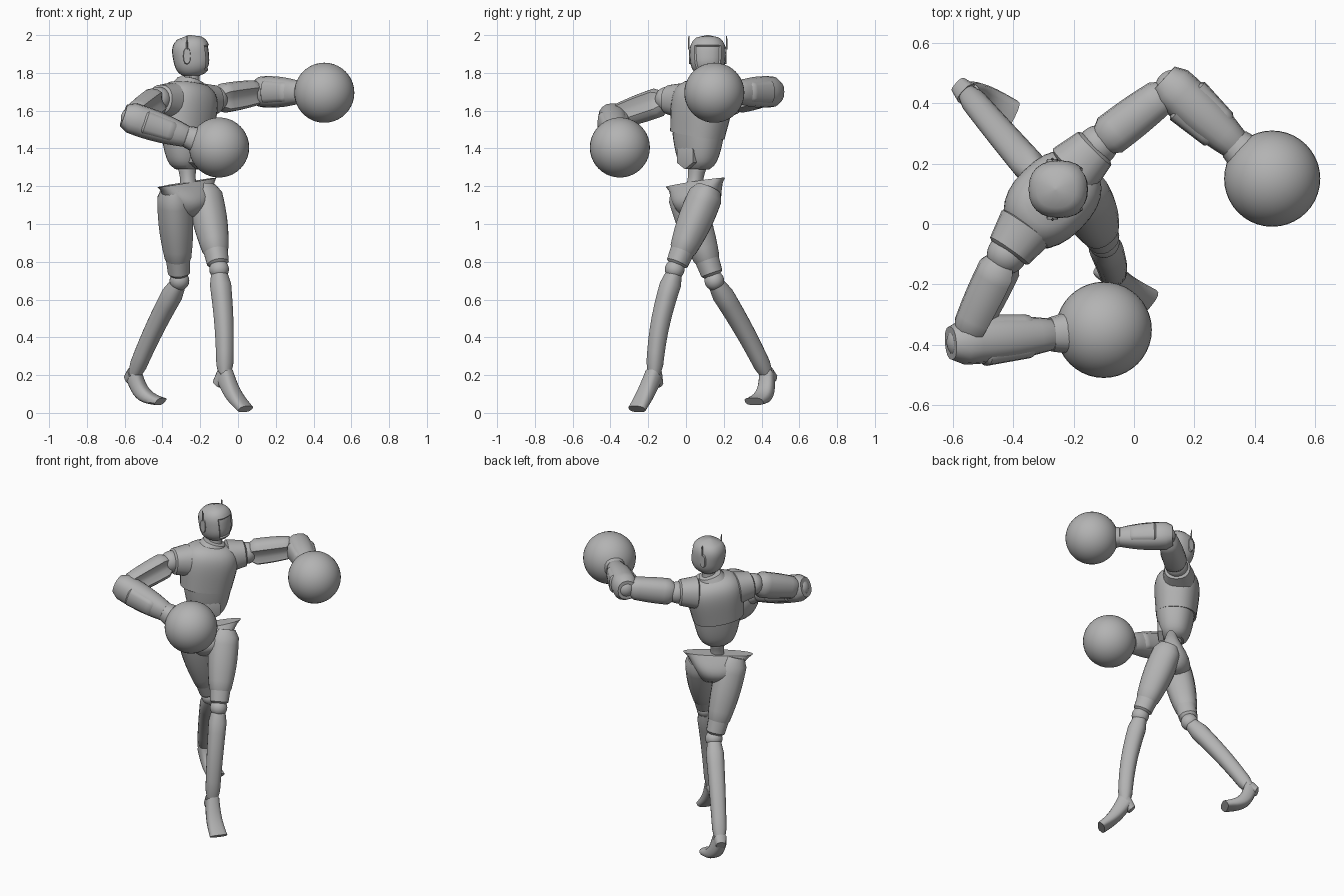
import bpy, bmesh, math
from mathutils import Vector

if "Cube" in bpy.data.objects:
    bpy.data.objects.remove(bpy.data.objects["Cube"])

grey = bpy.data.materials.new("plain_grey")
grey.use_nodes = True
grey.diffuse_color = (0.45, 0.45, 0.45, 1)
grey.node_tree.nodes["Principled BSDF"].inputs["Base Color"].default_value = grey.diffuse_color

UP = Vector((0, 0, 1))
RIGHT = Vector((1, 0, 0))
ACROSS = Vector((1, 1, 0)).normalized()   # towards the body's own left
FACING = Vector((1, -1, 0)).normalized()  # direction the chest faces


def finish(name, bm):
    """Smooth shading with sharp creases, then make the object."""
    bmesh.ops.recalc_face_normals(bm, faces=bm.faces)
    for face in bm.faces:
        face.smooth = True
    for edge in bm.edges:
        edge.smooth = edge.calc_face_angle(0) < math.radians(40)
    mesh = bpy.data.meshes.new(name)
    bm.to_mesh(mesh)
    bm.free()
    mesh.materials.append(grey)
    bpy.context.collection.objects.link(bpy.data.objects.new(name, mesh))


def skin(start, end, shape, side, steps=9, sides=20, power=2.3, groove=(), bow=(0, 0, 0)):
    """Oval rings from start to end; shape(f) gives half width along side and half depth."""
    bm = bmesh.new()
    start, end, bow = Vector(start), Vector(end), Vector(bow)
    along = (end - start).normalized()
    wide = (side - along * side.dot(along)).normalized()
    deep = along.cross(wide)
    rings = []
    for i in range(steps + 1):
        f = i / steps
        width, depth = shape(f)
        centre = start.lerp(end, f) + bow * math.sin(math.pi * f)
        ring = []
        for k in range(sides):
            angle = math.tau * k / sides
            c, s = math.cos(angle), math.sin(angle)
            c = math.copysign(abs(c) ** (2 / power), c)
            s = math.copysign(abs(s) ** (2 / power), s)
            offset = wide * c * width + deep * s * depth
            if k in groove:
                offset *= 0.7
            ring.append(bm.verts.new(centre + offset))
        rings.append(ring)
    for low, high in zip(rings, rings[1:]):
        for k in range(sides):
            j = (k + 1) % sides
            bm.faces.new((low[k], low[j], high[j], high[k]))
    bm.faces.new(rings[0])
    bm.faces.new(rings[-1])
    bmesh.ops.recalc_face_normals(bm, faces=bm.faces)
    return bm


def loft(name, start, end, shape, side=ACROSS, **options):
    finish(name, skin(start, end, shape, side, **options))


def taper(first, last, bulge=0, flat=1):
    """Radius from first to last with a swollen middle and rounded ends."""
    def shape(f):
        radius = first + (last - first) * f + bulge * math.sin(math.pi * f)
        radius *= min(1, 0.75 + 3 * min(f, 1 - f))
        return radius, radius * flat
    return shape


def ball(name, centre, radius):
    bm = bmesh.new()
    bmesh.ops.create_uvsphere(bm, u_segments=40, v_segments=20, radius=radius)
    bmesh.ops.translate(bm, verts=bm.verts, vec=Vector(centre))
    finish(name, bm)


# Torso: domed chest shell over a bowl-shaped abdomen
def chest_shape(f):
    width = (0.145 + 0.04 * f) * math.sqrt(1 - f ** 5) + 0.01
    return width, width * 0.78


def abdomen_shape(f):
    width = 0.145 * max(f, 0.02) ** 0.2
    return width, width * 0.8


def pelvis_shape(f):
    width = 0.08 + 0.09 * math.sin(math.pi * f / 2) + 0.045 * f ** 6
    return width, 0.045 + 0.06 * math.sin(math.pi * f ** 0.8)


loft("chest", (-0.28, 0.06, 1.47), (-0.26, 0.1, 1.76), chest_shape, steps=14, sides=28)
loft("abdomen", (-0.27, 0.06, 1.29), (-0.27, 0.065, 1.48), abdomen_shape, sides=28)
belly = Vector((-0.21, 0.005, 1.36))
loft("belly_plate", belly - FACING * 0.02, belly + FACING * 0.02,
     taper(0.07, 0.07), side=UP, sides=6, power=2)
loft("spine", (-0.26, 0.04, 1.16), (-0.27, 0.06, 1.31), taper(0.05, 0.05, -0.01))
loft("pelvis", (-0.25, 0.06, 1.04), (-0.27, 0.05, 1.22), pelvis_shape, sides=28)


# Neck and head, with a recessed visor on the face
def head_shape(f):
    width = 0.1 * (0.9 + 0.1 * f) * math.sqrt(1 - abs(2 * f - 1) ** 3) + 0.005
    return width, width * 0.95


loft("neck_collar", (-0.26, 0.1, 1.72), (-0.25, 0.11, 1.765), taper(0.09, 0.065))
loft("neck", (-0.25, 0.11, 1.73), (-0.24, 0.12, 1.83), taper(0.05, 0.05, -0.01))
head = skin((-0.23, 0.115, 1.775), (-0.26, 0.115, 2), head_shape, RIGHT, steps=14, sides=24)
visor = [f for f in head.faces if f.normal.x > 0.6 and 1.82 < f.calc_center_median().z < 1.95]
bmesh.ops.inset_region(head, faces=visor, thickness=0.006, depth=-0.008)
finish("head", head)
for label, outward in (("right", -1), ("left", 1)):
    ear = Vector((-0.27, 0.115 + outward * 0.07, 1.89))
    rim = ear + Vector((0, outward * 0.03, 0))
    loft(label + "_ear", ear, rim, lambda f: (0.024 - 0.006 * f, 0.05 - 0.008 * f),
         side=RIGHT, steps=2, sides=12)
    loft(label + "_antenna", rim + UP * 0.035, rim + UP * 0.105, taper(0.005, 0.003), sides=6)


# Arms: shoulder sleeve, grooved upper arm, armoured forearm, big round glove
def arm(label, socket, shoulder, elbow, glove, groove):
    socket, shoulder, elbow, glove = map(Vector, (socket, shoulder, elbow, glove))
    loft(label + "_shoulder_sleeve", socket, shoulder, taper(0.1, 0.075), side=UP)
    ball(label + "_shoulder", shoulder, 0.066)
    loft(label + "_upper_arm", shoulder.lerp(elbow, 0.08), shoulder.lerp(elbow, 0.92),
         taper(0.078, 0.065, 0.005, 0.92), side=UP, sides=16, groove=groove)
    ball(label + "_elbow", elbow, 0.06)
    loft(label + "_forearm", elbow.lerp(glove, -0.1), elbow.lerp(glove, 0.7),
         taper(0.08, 0.05, 0.015, 0.92), side=UP, sides=16)
    loft(label + "_forearm_plate", elbow.lerp(glove, 0.1), elbow.lerp(glove, 0.5),
         taper(0.068, 0.055, 0, 1.28), side=UP, sides=16, power=3.5)
    loft(label + "_wrist_cuff", elbow.lerp(glove, 0.6), elbow.lerp(glove, 0.75),
         taper(0.055, 0.07), side=UP, sides=16)
    ball(label + "_glove", glove, 0.159)


arm("left", (-0.21, 0.17, 1.65), (-0.12, 0.26, 1.66), (0.13, 0.45, 1.7),
    (0.457, 0.15, 1.695), (4, 5))
arm("right", (-0.35, 0, 1.65), (-0.42, -0.1, 1.66), (-0.56, -0.39, 1.56),
    (-0.1, -0.35, 1.405), (12, 13))


# Legs: thigh with cuff, ball knee, slim shin, blunt sloping foot with a small heel
def leg(label, hip, knee, ankle, toe, heel, shin_bow, foot_bow):
    hip, knee, ankle, toe, heel = map(Vector, (hip, knee, ankle, toe, heel))
    foot_side = UP.cross(toe - ankle).normalized()
    loft(label + "_thigh", hip, hip.lerp(knee, 0.85), taper(0.085, 0.06, 0.015))
    loft(label + "_thigh_cuff", hip.lerp(knee, 0.7), hip.lerp(knee, 0.95), taper(0.065, 0.055))
    ball(label + "_knee", knee, 0.052)
    loft(label + "_shin", knee.lerp(ankle, 0.04), ankle, taper(0.056, 0.042), bow=shin_bow)
    loft(label + "_foot", ankle, toe, lambda f: (0.04 + 0.014 * f, 0.05 - 0.024 * f),
         side=foot_side, sides=16, power=2.8, bow=foot_bow)
    loft(label + "_heel", ankle, heel, lambda f: (0.04 - 0.01 * f, 0.045 - 0.02 * f),
         side=foot_side, sides=12, power=2.8)


leg("left", (-0.18, 0.12, 1.19), (-0.1, -0.06, 0.76), (-0.07, -0.17, 0.2),
    (0.04, -0.26, 0.02), (-0.11, -0.15, 0.15), (0.01, -0.02, 0), (-0.01, 0, -0.01))
leg("right", (-0.34, -0.02, 1.19), (-0.31, 0.15, 0.7), (-0.55, 0.43, 0.2),
    (-0.41, 0.36, 0.06), (-0.58, 0.46, 0.18), (-0.01, 0.01, 0), (-0.02, 0.02, -0.03))
